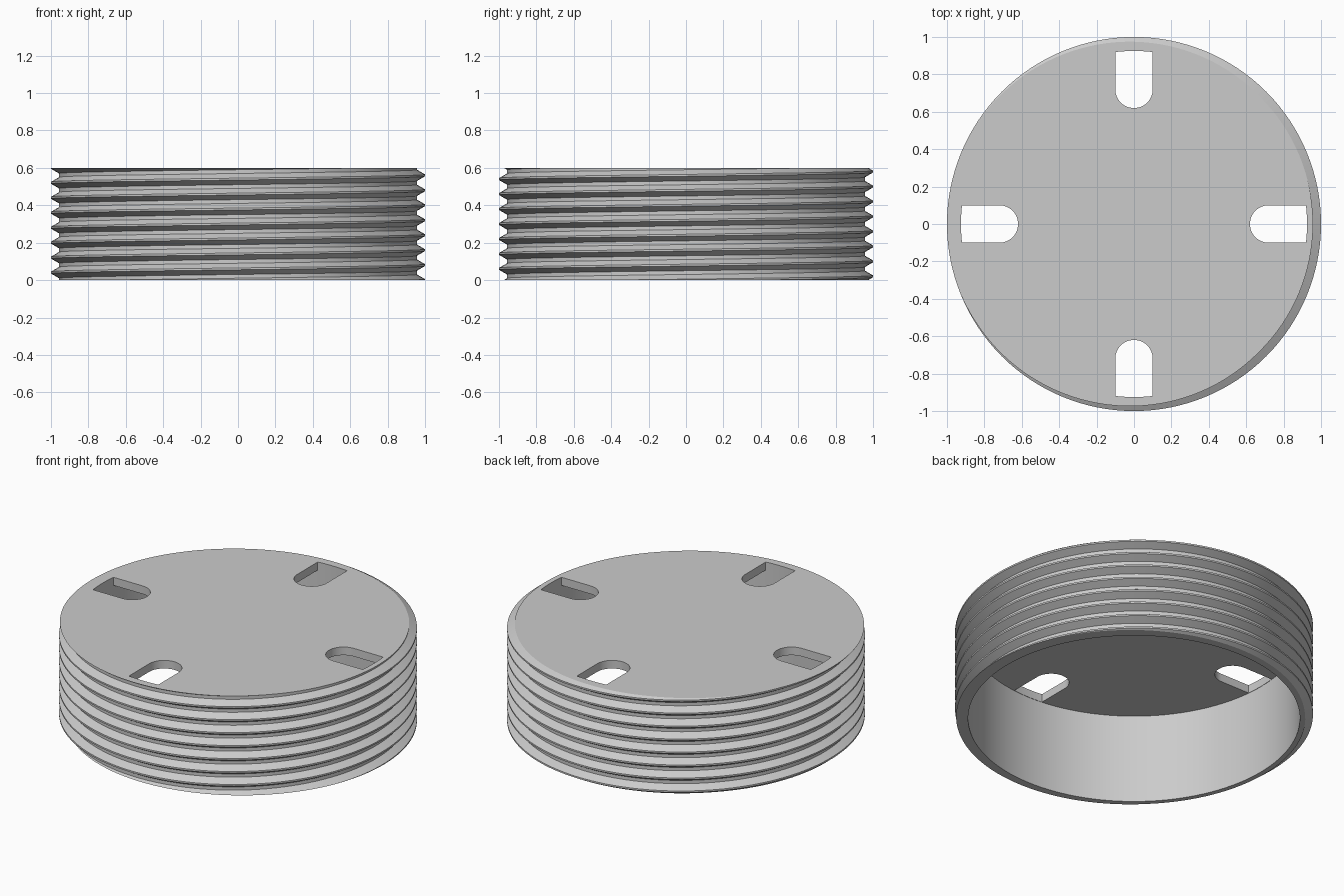
import bpy, bmesh
from math import pi, cos, sin, asin

if "Cube" in bpy.data.objects:
    bpy.data.objects.remove(bpy.data.objects["Cube"])

SEG = 128
HEIGHT = 0.6
PITCH = 0.08
CREST, ROOT = 1.0, 0.957
BORE = 0.927
CAP = 0.05

grey = bpy.data.materials.new("light_grey")
grey.use_nodes = True
colour = (0.6, 0.6, 0.6, 1)
grey.diffuse_color = colour
grey.node_tree.nodes["Principled BSDF"].inputs["Base Color"].default_value = colour


def make_object(name, bm):
    bmesh.ops.recalc_face_normals(bm, faces=bm.faces)
    mesh = bpy.data.meshes.new(name)
    bm.to_mesh(mesh)
    bm.free()
    mesh.materials.append(grey)
    ob = bpy.data.objects.new(name, mesh)
    bpy.context.collection.objects.link(ob)
    return ob


def prism(name, outline, z0, z1):
    bm = bmesh.new()
    face = bm.faces.new([bm.verts.new((x, y, z0)) for x, y in outline])
    top = bmesh.ops.extrude_face_region(bm, geom=[face])["geom"]
    verts = [g for g in top if isinstance(g, bmesh.types.BMVert)]
    bmesh.ops.translate(bm, verts=verts, vec=(0, 0, z1 - z0))
    return make_object(name, bm)


# Threaded plug: one thread profile swept in a right-handed helix
profile = [(CREST, -0.005), (CREST, 0.005), (ROOT, 0.03), (ROOT, 0.05)]
bm = bmesh.new()
columns = []
for i in range(SEG):
    a = 2 * pi * i / SEG
    lift = PITCH * i / SEG + 0.0002
    columns.append([bm.verts.new((r * cos(a), r * sin(a), z + lift + PITCH * turn))
                    for turn in range(-3, 11) for r, z in profile])
for i in range(SEG):
    here, there = columns[i], columns[(i + 1) % SEG]
    # The last column joins the first one a full pitch higher
    shift = len(profile) if i == SEG - 1 else 0
    for j in range(len(here) - 1 - shift):
        bm.faces.new((here[j], there[j + shift], there[j + 1 + shift], here[j + 1]))

# Trim both ends flat and close them
for z, up in ((0, -1), (HEIGHT, 1)):
    bmesh.ops.bisect_plane(bm, geom=bm.verts[:] + bm.edges[:] + bm.faces[:], dist=1e-6,
                           plane_co=(0, 0, z), plane_no=(0, 0, up), clear_outer=True)
    rim = [e for e in bm.edges if e.is_boundary and all(abs(v.co.z - z) < 1e-4 for v in e.verts)]
    bmesh.ops.holes_fill(bm, edges=rim, sides=0)
plug = make_object("threaded_plug", bm)

# Bore open at the bottom
circle = [(BORE * cos(2 * pi * i / SEG), BORE * sin(2 * pi * i / SEG)) for i in range(SEG)]
cutters = [prism("bore_cutter", circle, -0.1, HEIGHT - CAP)]

# Four key slots: round inner end, outer end following the bore
half, centre, reach = 0.1, 0.72, BORE - 0.002
spread = asin(half / reach)
slot = [(centre + half * cos(a), half * sin(a))
        for a in (pi / 2 + pi * k / 24 for k in range(25))]
slot += [(reach * cos(a), reach * sin(a))
         for a in (spread * (k / 4 - 1) for k in range(9))]
for c, s in ((1, 0), (0, 1), (-1, 0), (0, -1)):
    outline = [(x * c - y * s, x * s + y * c) for x, y in slot]
    cutters.append(prism("slot_cutter", outline, HEIGHT - CAP - 0.05, HEIGHT + 0.1))

bpy.ops.object.select_all(action='DESELECT')
bpy.context.view_layer.objects.active = plug
plug.select_set(True)
for cutter in cutters:
    cutter.hide_render = True
    mod = plug.modifiers.new("cut", 'BOOLEAN')
    mod.operation = 'DIFFERENCE'
    mod.solver = 'EXACT'
    mod.object = cutter
    bpy.ops.object.modifier_apply(modifier=mod.name)
for cutter in cutters:
    bpy.data.objects.remove(cutter)

bpy.ops.object.shade_smooth_by_angle()
